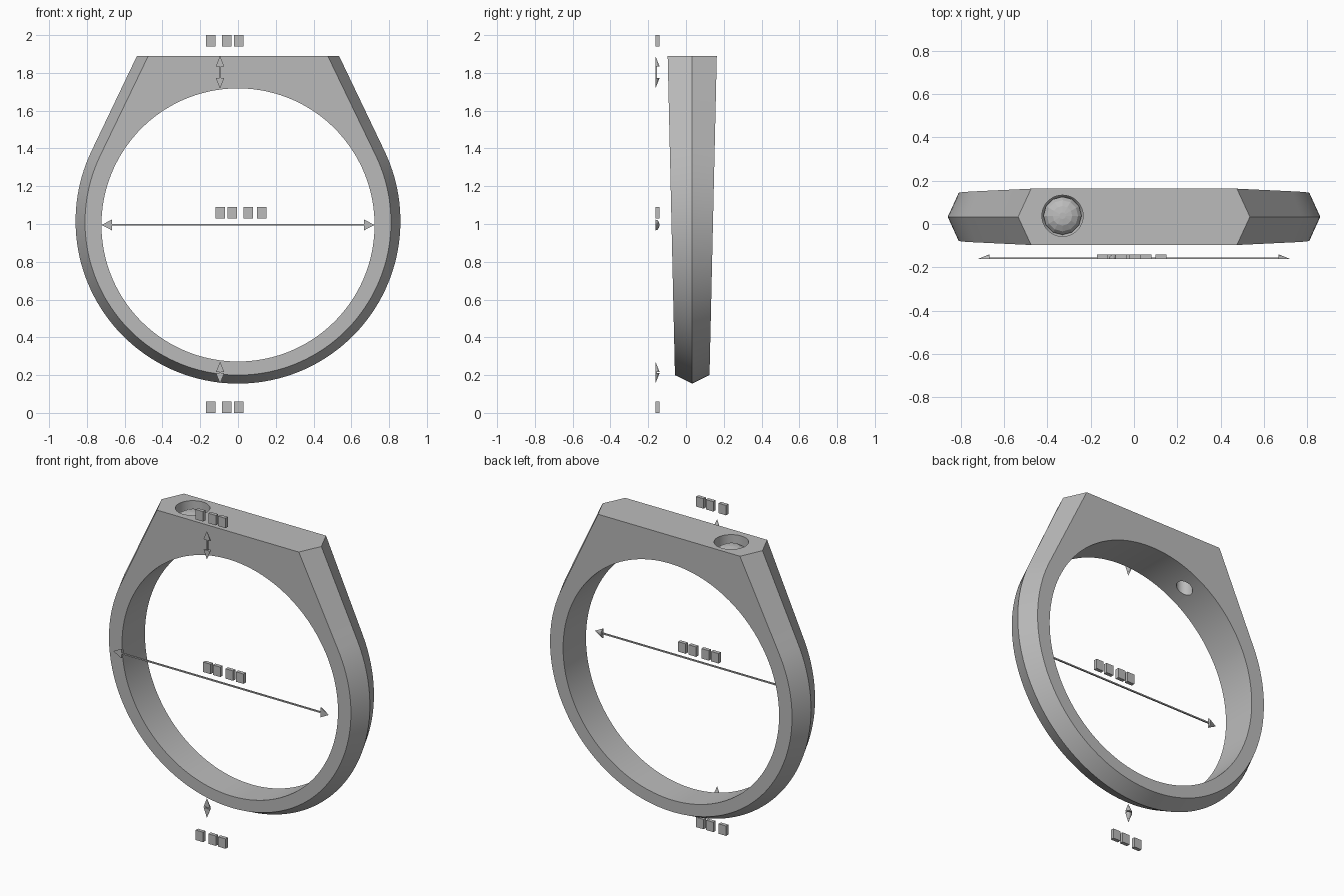
import bpy, bmesh
from math import sin, cos, acos, atan2, pi, hypot
from mathutils import Matrix, Vector

old = bpy.data.objects.get("Cube")
if old:
    bpy.data.objects.remove(old)

grey = bpy.data.materials.new("light grey metal")
grey.use_nodes = True
COLOR = (0.5, 0.5, 0.5, 1)
grey.diffuse_color = COLOR
grey.node_tree.nodes["Principled BSDF"].inputs["Base Color"].default_value = COLOR

TOP = 1.89      # height of the flat table
MID = 0.033     # depth of the ring's middle plane
BORE_Z, BORE_R = 0.995, 0.723
GUIDE_Y = -0.162


def make(name, bm, smooth=True):
    bmesh.ops.recalc_face_normals(bm, faces=bm.faces)
    mesh = bpy.data.meshes.new(name)
    bm.to_mesh(mesh)
    bm.free()
    mesh.materials.append(grey)
    obj = bpy.data.objects.new(name, mesh)
    bpy.context.collection.objects.link(obj)
    if smooth:
        smooth_by_angle(obj)
    return obj


def smooth_by_angle(obj):
    bpy.ops.object.select_all(action='DESELECT')
    obj.select_set(True)
    bpy.context.view_layer.objects.active = obj
    bpy.ops.object.shade_smooth_by_angle(angle=pi / 7)


def half_depth(z):
    return 0.13 - (TOP - z) * 0.0228


def outline(radius, cz, corner):
    """Round shank, tangent straight shoulders and a flat table."""
    dz = TOP - cz
    tangent = atan2(dz, corner) - acos(radius / hypot(corner, dz))
    arc = [pi - tangent + (pi + 2 * tangent) * i / 96 for i in range(97)]
    pts = [Vector((radius * cos(a), cz + radius * sin(a))) for a in arc]
    left, right = Vector((-corner, TOP)), Vector((corner, TOP))
    stops = [pts[-1], right, left, pts[0]]
    for a, b, n in zip(stops, stops[1:], (10, 32, 10)):
        pts += [a.lerp(b, i / n) for i in range(1, n + 1)]
    return pts[:-1]


def lathe(name, profile, centre, n=32, smooth=True):
    """Spin (radius, height) points about a vertical axis and cap the ends."""
    bm = bmesh.new()
    rings = [[bm.verts.new((centre[0] + r * cos(2 * pi * i / n),
                            centre[1] + r * sin(2 * pi * i / n), z))
              for i in range(n)] for r, z in profile]
    for a, b in zip(rings, rings[1:]):
        for i in range(n):
            j = (i + 1) % n
            bm.faces.new((a[i], a[j], b[j], b[i]))
    bm.faces.new(rings[0])
    bm.faces.new(rings[-1])
    return make(name, bm, smooth)


# Ring band: five-sided section with a ridge around the outside
ridge = outline(0.86, 1.015, 0.535)
edge = outline(0.81, 1.01, 0.475)
angles = [atan2(p.y - BORE_Z, p.x) for p in edge]
bore = [Vector((BORE_R * cos(a), BORE_Z + BORE_R * sin(a))) for a in angles]
bm = bmesh.new()
loops = []
for pts, side in ((bore, -1), (edge, -1), (ridge, 0), (edge, 1), (bore, 1)):
    loops.append([bm.verts.new((p.x, MID + side * half_depth(p.y), p.y))
                  for p in pts])
for a, b in zip(loops, loops[1:] + loops[:1]):
    for i in range(len(a)):
        j = (i + 1) % len(a)
        bm.faces.new((a[i], a[j], b[j], b[i]))
ring = make("ring_band", bm, False)

# Stone seat: wide counterbore with a narrow drill hole into the bore
SEAT = (-0.33, 0.038)
cutter = lathe("seat_cutter", [(0.045, 1.5), (0.045, 1.74), (0.095, 1.82),
                               (0.095, 1.95)], SEAT, 48, False)
cutter.hide_render = True
cut = ring.modifiers.new("seat", 'BOOLEAN')
cut.operation, cut.solver, cut.object = 'DIFFERENCE', 'EXACT', cutter
bpy.context.view_layer.objects.active = ring
bpy.ops.object.modifier_apply(modifier=cut.name)
bpy.data.objects.remove(cutter)
smooth_by_angle(ring)

# Faceted stone
lathe("stone", [(0.02, 1.735), (0.088, 1.82), (0.088, 1.83), (0.072, 1.85),
                (0.045, 1.865), (0.015, 1.87)], SEAT, 12, False)


def box(name, x0, x1, y0, y1, z0, z1):
    bm = bmesh.new()
    bmesh.ops.create_cube(bm, size=1)
    bmesh.ops.scale(bm, vec=(x1 - x0, y1 - y0, z1 - z0), verts=bm.verts)
    bmesh.ops.translate(bm, vec=((x0 + x1) / 2, (y0 + y1) / 2, (z0 + z1) / 2),
                        verts=bm.verts)
    return make(name, bm, False)


def arrow_head(name, x, z, angle, width):
    """Half cone lying on the guide plane, tip at (x, z)."""
    bm = bmesh.new()
    tip = bm.verts.new((0, 0, 0))
    base = [bm.verts.new((-0.055, 0.022 * sin(pi * i / 6),
                          width * cos(pi * i / 6))) for i in range(7)]
    for a, b in zip(base, base[1:] + base[:1]):
        bm.faces.new((tip, a, b))
    bm.faces.new(base)
    bm.transform(Matrix.Translation((x, GUIDE_Y, z)) @
                 Matrix.Rotation(-angle, 4, 'Y'))
    make(name, bm, False)


# Measuring guides: thin shafts with a head at each end
T = 0.004
box("width_guide", -0.7, 0.7, GUIDE_Y, GUIDE_Y + 2 * T,
    BORE_Z - T, BORE_Z + T)
arrow_head("width_guide_head_left", 0.722, BORE_Z, 0, 0.029)
arrow_head("width_guide_head_right", -0.722, BORE_Z, pi, 0.029)
for name, low, high in (("table_guide", 1.717, TOP), ("shank_guide", 0.155, 0.272)):
    x = -0.095
    box(name, x - T, x + T, GUIDE_Y, GUIDE_Y + 2 * T, low + 0.02, high - 0.02)
    arrow_head(name + "_head_upper", x, high, pi / 2, 0.022)
    arrow_head(name + "_head_lower", x, low, -pi / 2, 0.022)

# Blank tag blocks beside the guides
for name, x0, z0, slots in (("table_tag", -0.17, 1.94, (0, 0.085, 0.15)),
                            ("width_tag", -0.12, 1.03, (0, 0.065, 0.15, 0.22)),
                            ("shank_tag", -0.17, 0, (0, 0.085, 0.15))):
    for k, s in enumerate(slots):
        box(f"{name}_{k + 1}", x0 + s, x0 + s + 0.05,
            GUIDE_Y, GUIDE_Y + 0.022, z0, z0 + 0.06)
